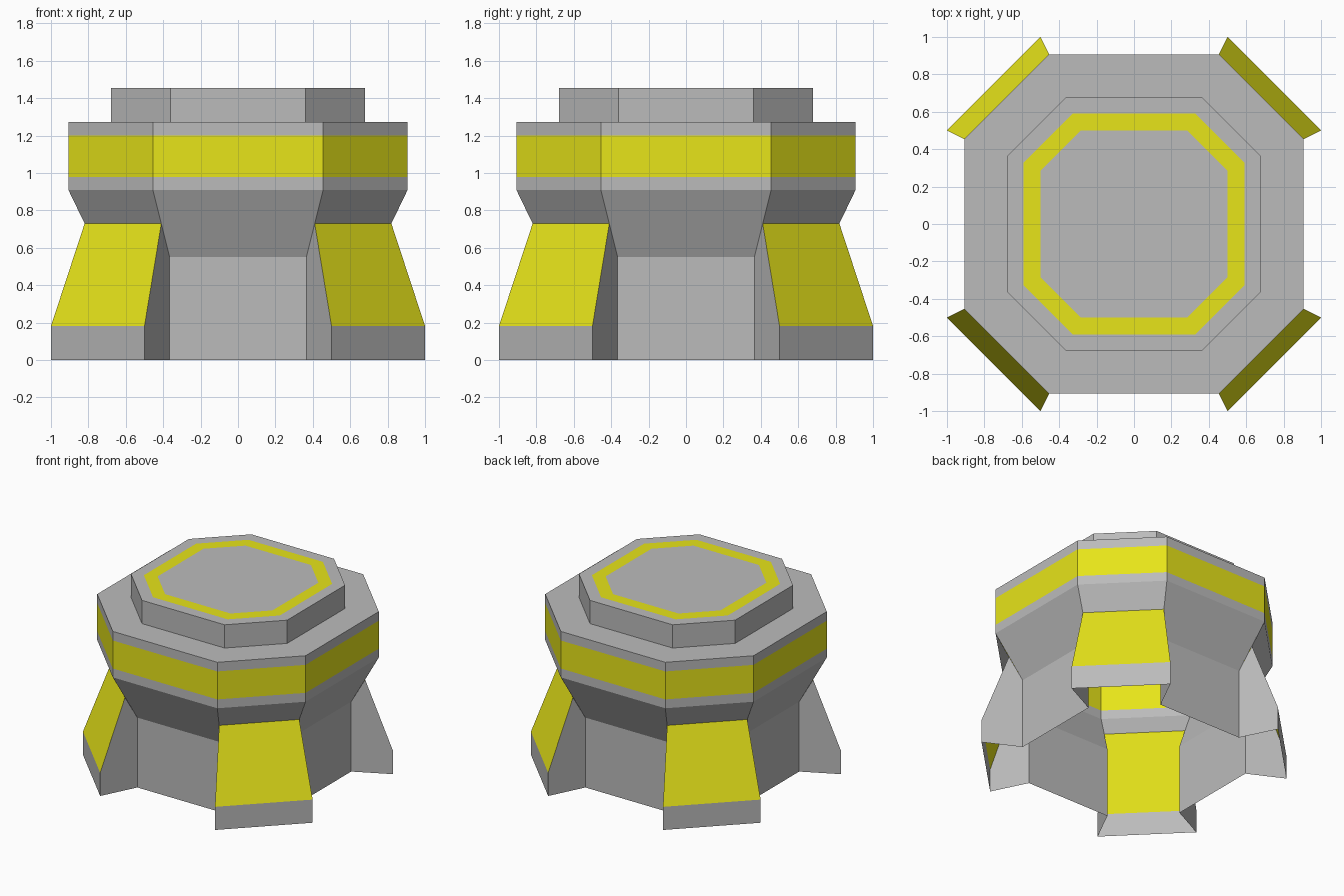
import bpy, bmesh
from math import pi
from mathutils import Matrix

if "Cube" in bpy.data.objects:
    bpy.data.objects.remove(bpy.data.objects["Cube"])

yellow = bpy.data.materials.new("yellow")
yellow.diffuse_color = (0.8, 0.78, 0.01, 1)
yellow.use_nodes = True
yellow.node_tree.nodes["Principled BSDF"].inputs["Base Color"].default_value = yellow.diffuse_color
grey = bpy.data.materials.new("grey")
grey.diffuse_color = (0.5, 0.5, 0.5, 1)
grey.use_nodes = True
grey.node_tree.nodes["Principled BSDF"].inputs["Base Color"].default_value = grey.diffuse_color


def finish(name, bm, turn=0):
    bmesh.ops.remove_doubles(bm, verts=bm.verts, dist=1e-5)
    bmesh.ops.rotate(bm, verts=bm.verts, cent=(0, 0, 0), matrix=Matrix.Rotation(turn, 3, 'Z'))
    mesh = bpy.data.meshes.new(name)
    mesh.materials.append(grey)
    mesh.materials.append(yellow)
    bm.to_mesh(mesh)
    bm.free()
    bpy.context.collection.objects.link(bpy.data.objects.new(name, mesh))


def face(bm, points, mat=0):
    f = bm.faces.new([bm.verts.new(p) for p in points])
    f.material_index = mat
    return f


def octagon(a, b, z):
    return [(a, -b, z), (a, b, z), (b, a, z), (-b, a, z),
            (-a, b, z), (-a, -b, z), (-b, -a, z), (b, -a, z)]


def loft(name, rings, yellow_steps, cap=False):
    bm = bmesh.new()
    loops = [octagon(*r) for r in rings]
    for k, (lo, hi) in enumerate(zip(loops, loops[1:])):
        for i in range(8):
            j = (i + 1) % 8
            face(bm, [lo[i], lo[j], hi[j], hi[i]], int(k in yellow_steps))
    if cap:
        face(bm, loops[-1])
    finish(name, bm)


# Wide upper drum with painted band and flat shoulder
loft("upper_drum", [(.907, .455, .91), (.907, .455, .98), (.907, .455, 1.2),
                    (.907, .455, 1.272), (.68, .36, 1.272)], {1})

# Raised platform with painted ring on its top
loft("top_platform", [(.68, .36, 1.272), (.68, .36, 1.455), (.592, .325, 1.455),
                      (.5, .285, 1.455)], {2}, cap=True)

for n in range(4):
    # Straight side: flared panel above a vertical wall
    bm = bmesh.new()
    face(bm, [(.73, -.365, 0), (.73, .365, 0), (.73, .365, .55), (.73, -.365, .55)])
    face(bm, [(.73, -.365, .55), (.73, .365, .55), (.907, .455, .91), (.907, -.455, .91)])
    finish(f"wall_{n + 1}", bm, n * pi / 2)

    # Corner buttress: foot, sloped face with painted inset, flare and cheeks
    bm = bmesh.new()
    profile = [(1, .5, 0), (1, .5, .182), (.82, .41, .73), (.907, .455, .91)]
    for k, ((a, b, z), (c, d, w)) in enumerate(zip(profile, profile[1:])):
        f = face(bm, [(a, b, z), (b, a, z), (d, c, w), (c, d, w)])
        if k == 1:
            bmesh.ops.inset_region(bm, faces=[f], thickness=.09, use_boundary=True,
                                   use_even_offset=True)
            f.material_index = 1
    cheek = [(.73, .365, 0)] + profile[:3] + [(.73, .365, .55)]
    face(bm, cheek)
    face(bm, [(y, x, z) for x, y, z in reversed(cheek)])
    finish(f"buttress_{n + 1}", bm, n * pi / 2)
